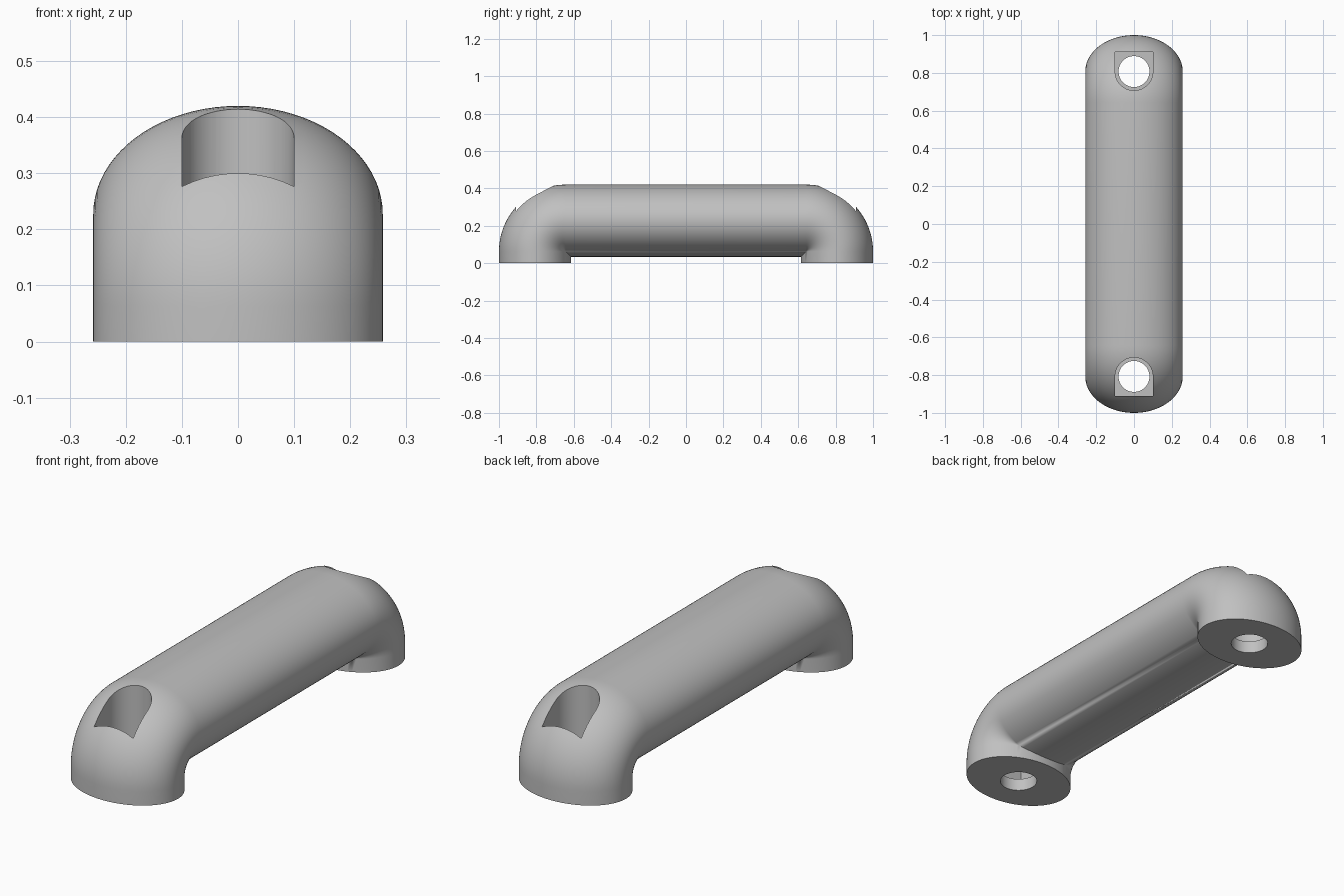
import bpy, bmesh
from math import sin, cos, pi, radians

cube = bpy.data.objects.get("Cube")
if cube:
    bpy.data.objects.remove(cube, do_unlink=True)

HALF_WIDTH, HALF_DEPTH = 0.258, 0.193   # elliptical section of the grip
BEND_Y, BEND_Z, BEND_R = 0.643, 0.063, 0.164
FOOT_Y = BEND_Y + BEND_R
SECTION, STEPS = 80, 24

grey = bpy.data.materials.new("grey")
grey.diffuse_color = (0.53, 0.53, 0.53, 1)
grey.use_nodes = True
grey.node_tree.nodes["Principled BSDF"].inputs["Base Color"].default_value = grey.diffuse_color


def loft(name, rings):
    """Closed solid through equally long rings of points."""
    bm = bmesh.new()
    loops = [[bm.verts.new(p) for p in ring] for ring in rings]
    for lower, upper in zip(loops, loops[1:]):
        for i in range(len(lower)):
            bm.faces.new((lower[i - 1], lower[i], upper[i], upper[i - 1]))
    bm.faces.new(loops[0])
    bm.faces.new(loops[-1])
    bmesh.ops.remove_doubles(bm, verts=bm.verts[:], dist=0.00001)
    bmesh.ops.recalc_face_normals(bm, faces=bm.faces[:])
    mesh = bpy.data.meshes.new(name)
    bm.to_mesh(mesh)
    bm.free()
    mesh.materials.append(grey)
    obj = bpy.data.objects.new(name, mesh)
    bpy.context.collection.objects.link(obj)
    return obj


# Grip: an elliptical section swept up one foot, along the bar and down the other
def section():
    for i in range(SECTION):
        t = 2 * pi * i / SECTION
        yield HALF_WIDTH * sin(t), BEND_R + HALF_DEPTH * cos(t)


def foot_ring(sign):
    return [(x, sign * (BEND_Y + r), 0) for x, r in section()]


def bend_ring(sign, angle):
    # Inside the bend the foot and bar meet in a mitred crease
    return [(x, sign * (BEND_Y + r * cos(angle)), BEND_Z + r * sin(angle)) if r > 0
            else (x, sign * (BEND_Y + r), BEND_Z + r) for x, r in section()]


angles = [pi / 2 * i / STEPS for i in range(STEPS + 1)]
rings = [foot_ring(-1)]
rings += [bend_ring(-1, a) for a in angles]
rings += [bend_ring(1, a) for a in reversed(angles)]
rings.append(foot_ring(1))
handle = loft("pull_handle", rings)


# Bolt pockets (round inside, square outside) and through holes in both feet
def arc(sign, radius, sweep, steps):
    return [(radius * cos(sweep * i / steps), sign * (FOOT_Y - radius * sin(sweep * i / steps)))
            for i in range(steps + 1)]


def prism(name, outline, z0, z1):
    return loft(name, [[(x, y, z) for x, y in outline] for z in (z0, z1)])


cutters = []
for side, sign in (("front", -1), ("back", 1)):
    pocket = arc(sign, 0.1, pi, 32) + [(-0.1, sign * 0.91), (0.1, sign * 0.91)]
    hole = arc(sign, 0.082, 2 * pi, 48)[:-1]
    cutters.append(prism(side + "_pocket_cutter", pocket, 0.058, 0.7))
    cutters.append(prism(side + "_hole_cutter", hole, -0.1, 0.2))

for cutter in cutters:
    cut = handle.modifiers.new(cutter.name, "BOOLEAN")
    cut.operation = "DIFFERENCE"
    cut.solver = "EXACT"
    cut.object = cutter

# Keep the cut mesh and drop the cutters
depsgraph = bpy.context.evaluated_depsgraph_get()
handle_mesh = bpy.data.meshes.new_from_object(handle.evaluated_get(depsgraph))
handle.modifiers.clear()
handle.data = handle_mesh
for cutter in cutters:
    bpy.data.objects.remove(cutter, do_unlink=True)

handle_mesh.shade_smooth()
handle_mesh.set_sharp_from_angle(angle=radians(30))
